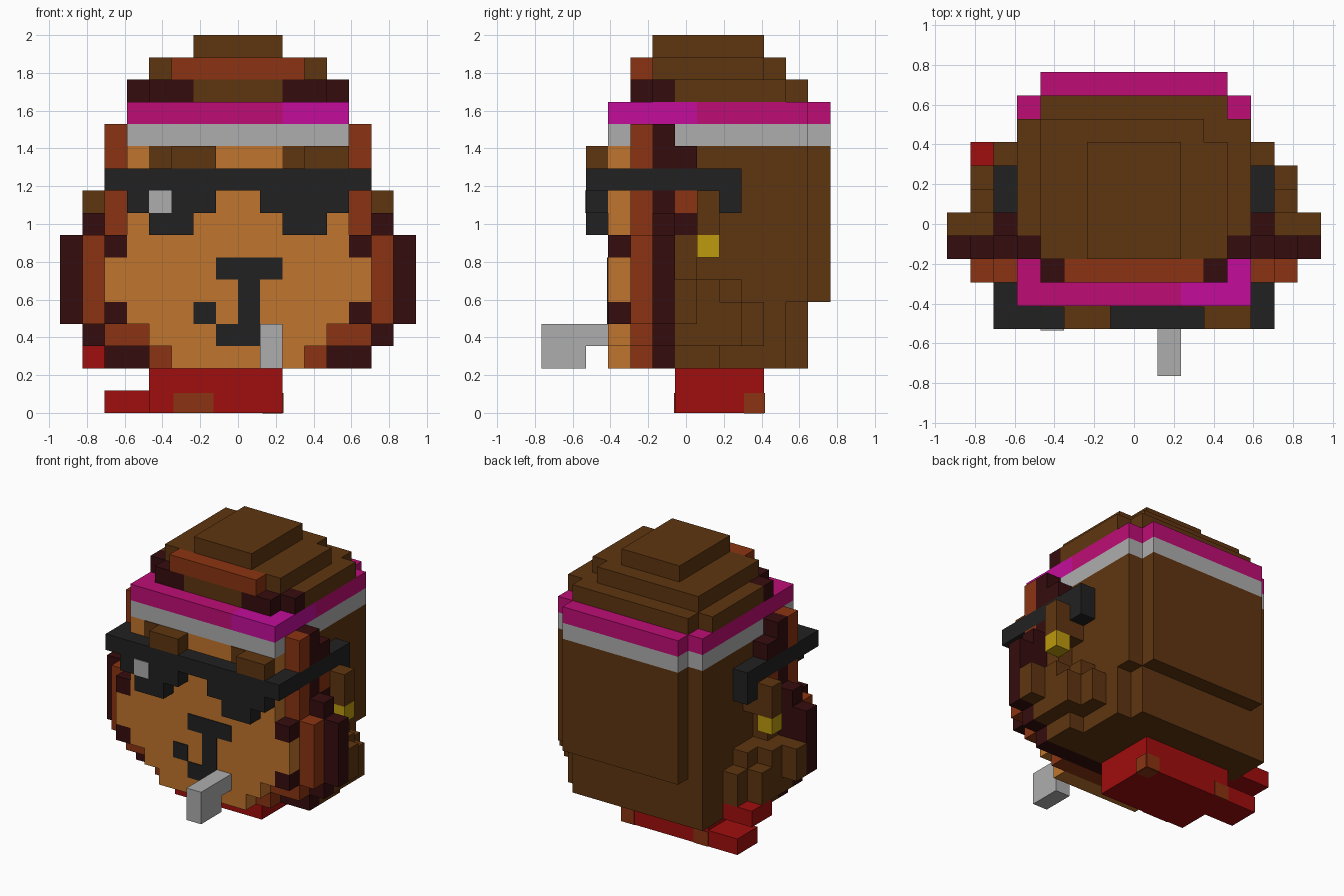
import bpy, bmesh
from mathutils import Vector

cube = bpy.data.objects.get("Cube")
if cube:
    bpy.data.objects.remove(cube, do_unlink=True)

U = 2 / 17          # size of one block
T = 0.05            # thickness of painted plates, in blocks


def linear(c):
    return c / 12.92 if c <= 0.04045 else ((c + 0.055) / 1.055) ** 2.4


def material(name, hexa):
    rgb = [linear(int(hexa[i:i + 2], 16) / 255) for i in (0, 2, 4)]
    m = bpy.data.materials.new(name)
    m.use_nodes = True
    m.diffuse_color = (*rgb, 1)
    bsdf = m.node_tree.nodes["Principled BSDF"]
    bsdf.inputs["Base Color"].default_value = (*rgb, 1)
    bsdf.inputs["Roughness"].default_value = 0.9
    return m


BROWN = material("hair brown", "5f3510")
RUST = material("rust brown", "8b3412")
MAROON = material("dark maroon", "350c0e")
PINK = material("magenta", "be0d75")
BRIGHT = material("bright magenta", "c30d9b")
GREY = material("light grey", "aeaeae")
TAN = material("tan skin", "c0752d")
BLACK = material("soft black", "212121")
RED = material("red", "a00d0d")
YELLOW = material("gold", "bd9a0d")


def part(name, mat, boxes, mirror=False):
    """Blocks given as (x0, x1, y0, y1, z0, z1) in grid cells."""
    boxes = list(boxes)
    if mirror:
        boxes += [(16 - b[1], 16 - b[0], *b[2:]) for b in boxes]
    bm = bmesh.new()
    for x0, x1, y0, y1, z0, z1 in boxes:
        lo = Vector(((x0 - 8) * U, (y0 - 6.5) * U, z0 * U))
        hi = Vector(((x1 - 8) * U, (y1 - 6.5) * U, z1 * U))
        for v in bmesh.ops.create_cube(bm, size=1)["verts"]:
            v.co = Vector([hi[i] if v.co[i] > 0 else lo[i] for i in range(3)])
    mesh = bpy.data.meshes.new(name)
    bm.to_mesh(mesh)
    bm.free()
    mesh.materials.append(mat)
    obj = bpy.data.objects.new(name, mesh)
    bpy.context.collection.objects.link(obj)
    return obj


def face_paint(name, mat, cells, y=3):
    """Thin plates on a front-facing plane, cells as (x0, x1, z0, z1)."""
    return part(name, mat, [(a, b, y - T, y, c, d) for a, b, c, d in cells])


# Face slab and its painted features
part("face", TAN, [(5, 11, 3, 4, 2, 3), (4, 12, 3, 4, 3, 4), (3, 13, 3, 4, 4, 5),
                   (2, 14, 3, 4, 5, 7), (3, 13, 3, 4, 7, 12)])
part("cheek_fur", MAROON, [(2, 3, 3, 4, 4, 5), (2, 3, 3, 4, 7, 8)], True)
face_paint("nose_and_mouth", BLACK, [(7, 10, 6, 7), (8, 9, 4, 6), (7, 9, 3, 4), (6, 7, 4, 5)])
face_paint("brow_ends", BROWN, [(4, 5, 11, 12), (10, 11, 11, 12)])
part("brows", BROWN, [(5, 7, 2, 3, 11, 12), (11, 13, 2, 3, 11, 12)])

# Rings of fur behind the face
part("rust_ring", RUST, [(4, 12, 4, 5, 2, 3), (2, 14, 4, 5, 3, 4), (1, 15, 4, 5, 4, 8)])
part("rust_sides", RUST, [(2, 3, 4, 5, 8, 10), (2, 3, 4, 5, 11, 13), (2, 3, 6, 7, 9, 10)], True)
part("maroon_ring", MAROON, [(2, 14, 5, 6, 2, 3), (1, 15, 5, 6, 3, 4),
                             (0, 16, 5, 6, 4, 8), (1, 15, 5, 6, 8, 9)])
part("maroon_sides", MAROON, [(2, 3, 5, 6, 9, 10), (2, 3, 5, 6, 11, 13),
                              (2, 3, 6, 7, 8, 9), (2, 3, 6, 7, 11, 12)], True)

# Main hair mass and stepped side locks
part("hair_back", BROWN, [(3, 13, 6, 11, 2, 12), (3, 12, 11, 12, 2, 5),
                          (3, 13, 11, 12, 5, 12), (4, 12, 12, 13, 5, 12)])
part("hair_sides", BROWN, [(2, 3, 6, 8, 2, 3), (2, 3, 6, 9, 3, 6), (2, 3, 9, 10, 3, 5),
                           (2, 3, 6, 7, 6, 8), (1, 2, 6, 8, 3, 6), (1, 2, 8, 9, 3, 5),
                           (0, 1, 6, 7, 4, 6)], True)
part("ears", BROWN, [(1, 3, 7, 8, 8, 10)], True)
part("earrings", YELLOW, [(1, 2, 7, 8, 7, 8)], True)

# Headband
part("headband_lower", GREY, [(3, 13, 3, 12, 12, 13), (4, 12, 12, 13, 12, 13)])
part("headband_upper", PINK, [(3, 10, 3, 4, 13, 14), (3, 12, 4, 7, 13, 14),
                              (3, 13, 7, 12, 13, 14), (4, 12, 12, 13, 13, 14)])
part("headband_accent", BRIGHT, [(10, 13, 3, 4, 13, 14), (12, 13, 4, 7, 13, 14)])

# Stepped crown of hair
part("crown", BROWN, [(3, 13, 6, 11, 14, 15), (4, 12, 11, 12, 14, 15), (4, 12, 5, 6, 14, 15),
                      (6, 10, 4, 5, 14, 15), (4, 12, 5, 10, 15, 16), (4, 11, 10, 11, 15, 16),
                      (6, 10, 5, 10, 16, 17)])
part("crown_maroon", MAROON, [(4, 6, 4, 5, 14, 15), (3, 4, 5, 6, 14, 15)], True)
part("crown_rust", RUST, [(5, 11, 4, 5, 15, 16)])

# Sunglasses with arms and a lens glare
part("sunglasses_bar", BLACK, [(2, 14, 2, 3, 10, 11)])
part("sunglasses_lenses", BLACK, [(3, 7, 2, 3, 9, 10), (4, 6, 2, 3, 8, 9)], True)
part("sunglasses_arms", BLACK, [(2, 3, 3, 9, 10, 11), (2, 3, 8, 9, 9, 10)], True)
face_paint("lens_glare", GREY, [(4, 5, 9, 10)], y=2)

# Bent grey stick in the mouth
part("mouth_stick", GREY, [(9, 10, 0, 3, 3, 4), (9, 10, 0, 2, 2, 3)])

# Neck scarf with two tails and rust patches
part("neck", RED, [(4, 10, 6, 10, 0, 2)])
part("scarf_tails", RED, [(2, 4, 8, 10, 0, 1), (1, 4, 8, 10, 2, 3)])
face_paint("neck_front_patch", RUST, [(5.1, 6.9, 0, 0.9)], y=6)
part("neck_back_patches", RUST, [(4, 5, 10, 10 + T, 0, 0.9), (9.1, 10, 10, 10 + T, 0, 0.9)])
part("neck_side_patch", RUST, [(10, 10 + T, 9.1, 10, 0, 0.9)])
part("neck_bottom_patch", RUST, [(9.1, 10, 9.1, 10, -0.02, 0.02)])
